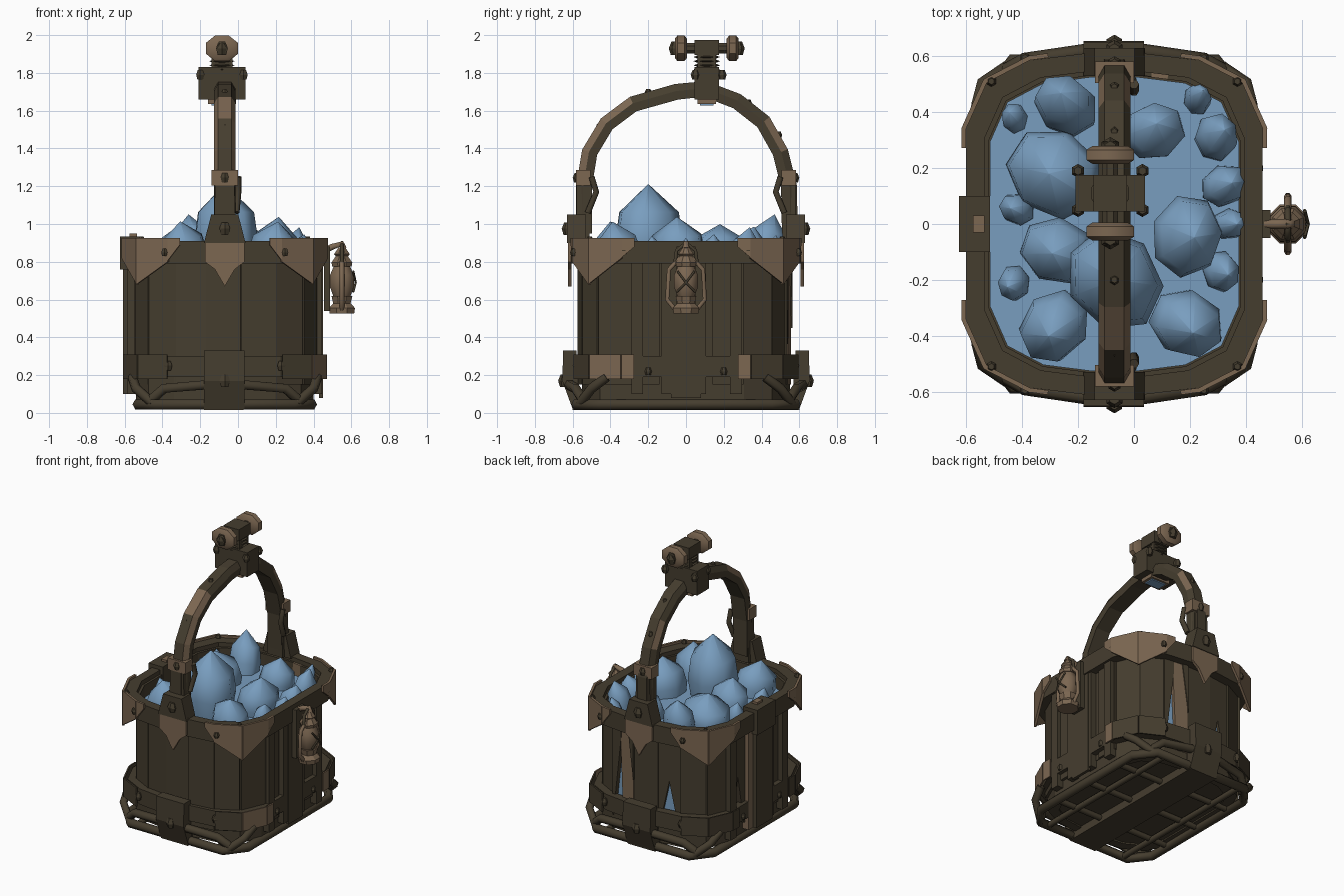
import bpy, bmesh, math, random
from mathutils import Vector, Matrix

random.seed(4)
if "Cube" in bpy.data.objects:
    bpy.data.objects.remove(bpy.data.objects["Cube"])


def material(name, col):
    m = bpy.data.materials.new(name)
    m.use_nodes = True
    m.diffuse_color = (*col, 1)
    b = next(n for n in m.node_tree.nodes if n.type == "BSDF_PRINCIPLED")
    b.inputs["Base Color"].default_value = (*col, 1)
    b.inputs["Roughness"].default_value = 0.8
    return m


DARK = material("dark_iron", (0.060, 0.047, 0.028))
BROWN = material("worn_brown", (0.20, 0.135, 0.083))
BLUE = material("blue_ore", (0.19, 0.34, 0.52))
CX = -0.07


def finish(name, bm, *mats, smooth=None):
    bmesh.ops.recalc_face_normals(bm, faces=bm.faces[:])
    me = bpy.data.meshes.new(name)
    bm.to_mesh(me)
    bm.free()
    for m in mats:
        me.materials.append(m)
    o = bpy.data.objects.new(name, me)
    bpy.context.collection.objects.link(o)
    if smooth:
        bpy.ops.object.select_all(action="DESELECT")
        o.select_set(True)
        bpy.context.view_layer.objects.active = o
        bpy.ops.object.shade_smooth_by_angle(angle=math.radians(smooth))


def loft(name, rings, *mats, closed=False, smooth=None, rule=None):
    """Skin a list of equal point rings; rule(ring, side) picks the material."""
    bm = bmesh.new()
    vs = [[bm.verts.new(p) for p in r] for r in rings]
    n, k = len(vs), len(vs[0])
    for i in range(n if closed else n - 1):
        for j in range(k):
            f = bm.faces.new((vs[i][j], vs[i][(j + 1) % k], vs[(i + 1) % n][(j + 1) % k], vs[(i + 1) % n][j]))
            f.material_index = rule(i, j) if rule else 0
    if not closed:
        bm.faces.new(vs[0])
        bm.faces.new(vs[-1])
    finish(name, bm, *mats, smooth=smooth)


def box(name, x, y, z, mat, taper=1.0):
    """Box from three (low, high) ranges, its top narrowed in x."""
    cx = sum(x) / 2
    rings = []
    for h, s in ((z[0], 1), (z[1], taper)):
        rings.append([(cx + (a - cx) * s, b, h) for a, b in ((x[0], y[0]), (x[1], y[0]), (x[1], y[1]), (x[0], y[1]))])
    loft(name, rings, mat)


def lathe(name, profile, matrix, mat, sides=8, smooth=None):
    rings = []
    for r, h in profile:
        rings.append([matrix @ Vector((max(r, 0.002) * math.cos(a), max(r, 0.002) * math.sin(a), h))
                      for a in (math.tau * (k + 0.5) / sides for k in range(sides))])
    loft(name, rings, mat, smooth=smooth)


def tube(name, pts, r, mat, closed=False):
    cu = bpy.data.curves.new(name, "CURVE")
    cu.dimensions = "3D"
    cu.bevel_depth, cu.bevel_resolution, cu.use_fill_caps = r, 1, True
    sp = cu.splines.new("POLY")
    sp.points.add(len(pts) - 1)
    for p, c in zip(sp.points, pts):
        p.co = (*c, 1)
    sp.use_cyclic_u = closed
    cu.materials.append(mat)
    o = bpy.data.objects.new(name, cu)
    bpy.context.collection.objects.link(o)
    bpy.ops.object.select_all(action="DESELECT")
    o.select_set(True)
    bpy.context.view_layer.objects.active = o
    bpy.ops.object.convert(target="MESH")


def panel(name, a, b, shape, thick, mat):
    """Plate standing on plan line a-b; shape holds (fraction along, height)."""
    a, b = Vector((*a, 0)), Vector((*b, 0))
    d = b - a
    out = Vector((d.y, -d.x, 0)).normalized() * thick
    base = [a + d * t + Vector((0, 0, z)) for t, z in shape]
    loft(name, [base, [p + out for p in base]], mat)


def bolt(x, y, z, r=0.019):
    lathe("bolt", [(r * .7, -r), (r, 0), (r * .6, r)], Matrix.Translation((x, y, z)), DARK, 6)


# Rounded plan outline, counter-clockwise from the left side
Q = [(1, .56), (.86, .83), (.57, .96), (.2, 1)]
OUT = Q + [(-x, y) for x, y in Q[::-1]] + [(-x, -y) for x, y in Q] + [(x, -y) for x, y in Q[::-1]]


def P(i, g):
    x, y = OUT[i % 16]
    return (CX + x * (.53 - g), y * (.61 - g))


def band(name, g0, g1, z0, z1, mat):
    rings = [[(*P(i, g0), z0), (*P(i, g0), z1), (*P(i, g1), z1), (*P(i, g1), z0)] for i in range(16)]
    loft(name, rings, mat, closed=True)


band("rim", 0, .065, .79, .91, DARK)
band("lower_band", .015, .07, .19, .30, DARK)
band("base_band", .06, .12, .06, .19, DARK)
loft("floor", [[(*P(i, .09), z) for i in range(16)] for z in (.07, .12)], DARK)
loft("ore_bed", [[(*P(i, .085), z) for i in range(16)] for z in (.13, .8)], BLUE)

# Wall planks, with broken boards at the back
WHOLE = [(-.05, .15), (1.05, .15), (1.05, .88), (-.05, .88)]
BROKEN = [(-.05, .15), (.05, .15), (.5, .5), (.95, .15), (1.05, .15), (1.05, .88), (-.05, .88)]
SPLIT = [(-.04, .15), (0, .15), (.4, .72), (.4, .88), (-.04, .88)]
for i in range(16):
    n = 4 if i in (7, 15) else 1
    for k in range(n):
        a, b = Vector(P(i, .08)), Vector(P(i + 1, .08))
        p, q = a.lerp(b, k / n), a.lerp(b, (k + 1) / n)
        shape = BROKEN if i == 4 or (i == 7 and k == 0) else SPLIT if i == 2 else WHOLE
        panel("wall_plank", p, q, shape, random.uniform(.015, .045), DARK)
panel("worn_plank", P(2, .08), P(3, .08), [(.5, .15), (1.02, .15), (1.02, .5), (.75, .88), (.36, .88), (.36, .72)],
      .025, BROWN)
panel("plank_end", P(2, .078), P(3, .078), [(1.04, .45), (1.04, .88), (.7, .88)], .03, DARK)
for i, ts in ((15, (.08, .34, .62, .93)), (7, (.0, .32, .68, .93))):
    for t in ts:
        a, b = Vector(P(i, .06)), Vector(P(i + 1, .06))
        panel("side_post", a.lerp(b, t - .05), a.lerp(b, t + .05), [(0, .1), (1, .1), (1, .88), (0, .88)], .045,
              BROWN if i == 7 and t == .32 else DARK)

# Corner guards, top and bottom, mirrored round the body
for sx in (1, -1):
    for sy in (1, -1):
        pts = [(1, .45), (1, .56), (.86, .83), (.57, .96), (.45, .975)]
        pts = [(CX + sx * x * .53, sy * y * .61) for x, y in pts]
        low = [.88, .82, .68, .80, .89]
        for k in range(4):
            a, b, za, zb = pts[k], pts[k + 1], low[k], low[k + 1]
            if sx * sy < 0:
                a, b, za, zb = b, a, zb, za
            panel("upper_corner_guard", a, b, [(-.04, za), (1.04, zb), (1.04, .925), (-.04, .925)], .016, BROWN)
            if k < 3:
                panel("lower_corner_guard", a, b, [(0, .18), (1, .18), (1, .31), (0, .31)], .01,
                      BROWN if sx > 0 and k < (2 if sy < 0 else 1) else DARK)
        bolt(CX + sx * .53, sy * .33, .86)
        bolt(CX + sx * .32, sy * .595, .85)
        bolt(CX + sx * .3, sy * .575, .25, .025)
        bolt(CX + sx * .515, sy * .2, .22)
        bolt(CX + sx * .44, sy * .51, .915)
box("side_clamp", (-.625, -.515), (-.1, .1), (.76, .935), DARK)
box("side_clamp_bolt", (-.575, -.535), (-.03, .03), (.93, .95), BROWN)
panel("side_strap", (-.58, .09), (-.58, -.09), [(0, .1), (1, .1), (1, .78), (0, .78)], .03, DARK)
panel("centre_strap", (.43, -.08), (.43, .08), [(0, .08), (1, .08), (1, .8), (0, .8)], .02, DARK)

# Skid frame and underside rods
skid = [(.46, .45), (.36, .58), (-.36, .58), (-.46, .45), (-.46, -.45), (-.36, -.58), (.36, -.58), (.46, -.45)]
tube("skid_loop", [(CX + x, y, .045) for x, y in skid], .03, DARK, True)
for x in (-.32, .3):
    tube("under_rod_long", [(CX + x, -.57, .04), (CX + x, .57, .04)], .02, DARK)
for y in (-.3, 0, .3):
    tube("under_rod_cross", [(CX - .46, y, .05), (CX + .46, y, .05)], .02, DARK)
box("under_strap", (-.18, .03), (-.6, .6), (.015, .09), DARK)
for s in (1, -1):
    for e in (1, -1):
        tube("bumper_tube", [(CX + e * .08, s * .62, .15), (CX + e * .32, s * .585, .13), (CX + e * .4, s * .54, .06)],
             .028, DARK)
        tube("corner_hoop", [(CX + e * .38, s * .56, .05), (CX + e * .47, s * .5, .13), (CX + e * .49, s * .42, .19)],
             .026, DARK)
    # Front and back straps
    prof = [(.56, .02), (.60, .02), (.655, .17), (.65, .33), (.58, .33)]
    loft("end_strap", [[(x, s * y, z) for y, z in prof] for x in (-.18, .035)], DARK)
    bolt(CX, s * .645, .17, .032)
    # Handle brackets and pointed plates
    a, b = ((.035, .605), (-.175, .605))
    if s < 0:
        a, b = ((-.175, -.605), (.035, -.605))
    panel("pointed_plate", a, b, [(0, .80), (.25, .76), (.5, .67), (.75, .76), (1, .80), (1, .92), (0, .92)], .02, BROWN)
    box("handle_bracket", (-.18, .04), sorted((s * .53, s * .63)), (.9, 1.05), DARK, .65)
    bolt(CX, s * .625, .975, .033)
    # Collars and side hooks on the arch
    box("handle_collar", (-.14, 0), sorted((s * .505, s * .582)), (1.205, 1.285), BROWN)
    bolt(CX, s * .575, 1.245, .025)
    tube("collar_hook", [(CX + .07, s * .5, 1.25), (CX + .07, s * .475, 1.17), (CX + .06, s * .52, 1.06)], .018, DARK)
    box("handle_foot", (-.13, -.01), sorted((s * .51, s * .58)), (.9, 1.21), DARK, .85)

# Arched handle
arch = [(-.54, .95), (-.54, 1.2), (-.51, 1.38), (-.42, 1.53), (-.28, 1.635), (-.05, 1.70), (.1, 1.715),
        (.27, 1.65), (.41, 1.54), (.50, 1.38), (.545, 1.2), (.55, .95)]
rings = []
for i, p in enumerate(arch):
    d = Vector(arch[min(i + 1, 11)]) - Vector(arch[max(i - 1, 0)])
    n = Vector((-d.y, d.x)).normalized() * .042
    rings.append([(CX + x, p[0] + n.x * k, p[1] + n.y * k)
                  for x, k in ((-.055, -1), (.055, -1), (.057, .1), (.035, 1), (-.035, 1), (-.057, .1))])
loft("arched_handle", rings, DARK, BROWN,
     rule=lambda i, j: int((i == 3 and 2 <= j <= 4) or (i in (1, 2) and j in (2, 4)) or (i == 8 and j in (2, 4))))
for y, z in ((-.2, 1.695), (-.46, 1.51), (.33, 1.64), (.49, 1.47)):
    bolt(CX, y, z)

# Pulley head: clamp, wound neck, axle and two wheels
HX, HY = -.085, .11
box("head_clamp", (-.21, .04), (.045, .175), (1.66, 1.83), DARK)
box("clamp_jaw", (-.16, -.01), (.06, .16), (1.635, 1.67), BROWN)
box("clamp_gem", (-.14, -.03), (.075, .145), (1.628, 1.64), BLUE)
for x, y in ((-.2, .05), (.03, .05), (.03, .19), (-.2, .19)):
    bolt(x, y, 1.79, .025)
box("neck", (-.14, -.03), (.06, .16), (1.8, 1.9), DARK)
box("axle_block", (-.145, -.025), (.045, .175), (1.895, 1.975), DARK)
for k in range(4):
    lathe("cable_turn", [(.05, 0), (.07, .008), (.05, .016)], Matrix.Translation((HX, HY, 1.81 + .022 * k)), DARK, 10)
turn = Matrix.Rotation(math.pi / 2, 4, "X")
lathe("axle", [(.03, -.185), (.03, .185)], Matrix.Translation((HX, HY, 1.93)) @ turn, DARK)
for s in (1, -1):
    m = Matrix.Translation((HX, HY + s * .137, 1.93)) @ turn @ Matrix.Diagonal((1.25, 1, 1, 1))
    lathe("wheel", [(.055, -.032), (.074, -.018), (.074, .018), (.055, .032)], m, BROWN, 8, 50)
    bolt(HX, HY + s * .165, 1.93, .036)

# Ore crystals: x, y, radius, tip height
ORE = [(-.07, -.2, .18, 1.21), (-.27, .18, .17, 1.0), (-.23, .39, .11, 1.06), (.06, .31, .11, .99), (.27, .29, .08, .99),
       (.21, .42, .05, .95), (-.41, .36, .05, .9), (.3, .13, .08, .95), (.17, -.04, .14, 1.04), (.32, 0, .06, .93),
       (-.26, -.09, .13, 1.0), (-.4, .05, .06, .93), (-.41, -.2, .06, .93), (-.27, -.34, .13, 1.02),
       (.17, -.33, .13, 1.02), (.29, -.16, .07, .94)]
for x, y, r, top in ORE:
    h = top - .72
    lean = Matrix.Rotation((x - CX) * .6, 4, "Y") @ Matrix.Rotation(-y * .6 if r < .17 else 0, 4, "X")
    stretch = Matrix.Diagonal((1.08, .92, 1, 1))
    m = Matrix.Translation((x, y, .72)) @ lean @ Matrix.Rotation(random.uniform(0, 3), 4, "Z") @ stretch
    lathe("ore_crystal", [(r * .8, 0), (r, h * .4), (r * .88, h * .7), (0, h)], m, BLUE, 7, 62)

# Lantern hung on the left side
LX = .55
m = Matrix.Translation((LX, 0, 0))
lathe("lantern_base", [(.07, .525), (.075, .555), (.05, .58), (.06, .62)], m, BROWN)
lathe("lantern_globe", [(.05, .62), (.07, .67), (.068, .73), (.045, .78)], m, BROWN, 8, 50)
lathe("lantern_cap", [(.055, .775), (.06, .795), (.035, .83), (.045, .84), (.02, .875)], m, BROWN)
for s in (1, -1):
    tube("lantern_frame", [(LX, s * .06, .55), (LX, s * .1, .6), (LX, s * .09, .76), (LX, s * .03, .82)], .013, BROWN)
    tube("lantern_wire", [(LX + .06, -s * .05, .64), (LX + .073, 0, .69), (LX + .06, s * .045, .75)], .006, DARK)
tube("lantern_handle", [(LX, -.06, .78), (LX, -.05, .86), (LX, 0, .9), (LX, .05, .86), (LX, .06, .78)], .011, DARK)
tube("lantern_hook", [(.44, 0, .85), (.5, 0, .88), (.55, 0, .895), (.56, 0, .87)], .018, BROWN)
box("lantern_bracket", (.455, .488), (-.05, .05), (.54, .88), DARK)
